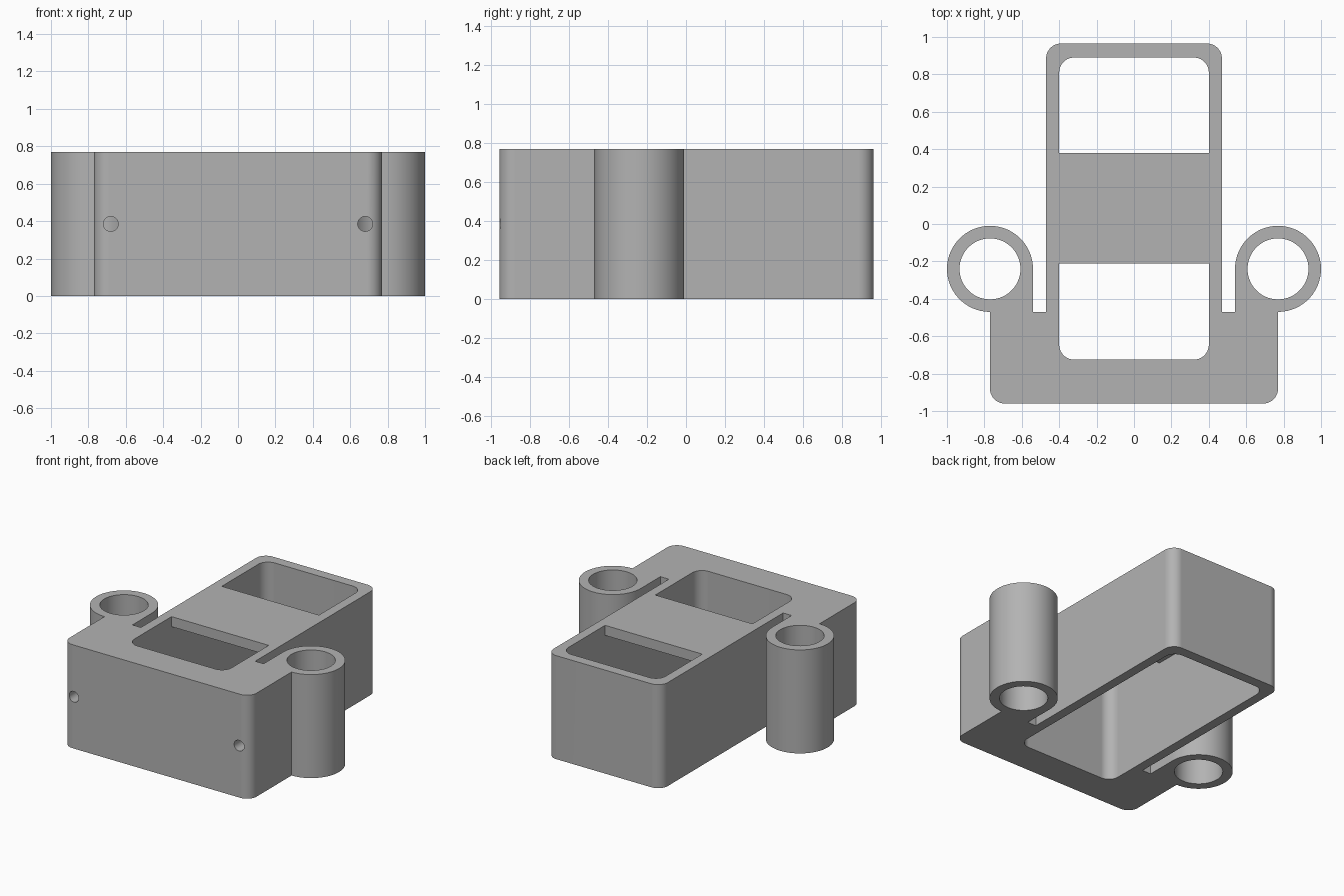
import bpy
import bmesh
from math import cos, sin, radians

if "Cube" in bpy.data.objects:
    bpy.data.objects.remove(bpy.data.objects["Cube"], do_unlink=True)

HEIGHT = 0.77
BRIDGE_BOTTOM = 0.695
TOWER = (0.77, -0.24)

grey = bpy.data.materials.new("plain grey")
grey.use_nodes = True
grey.diffuse_color = (0.45, 0.45, 0.45, 1)
grey.node_tree.nodes["Principled BSDF"].inputs["Base Color"].default_value = grey.diffuse_color


def arc(cx, cy, r, start, end, step=6):
    n = round((end - start) / step)
    angles = [radians(start + (end - start) * i / n) for i in range(n + 1)]
    return [(cx + r * cos(a), cy + r * sin(a)) for a in angles]


def mirrored(half):
    """Close a right-hand half outline with its mirror image."""
    return half + [(-x, y) for x, y in reversed(half)]


def prism(name, outline, z0, z1):
    """Extrude a flat outline between two heights."""
    bm = bmesh.new()
    face = bm.faces.new([bm.verts.new((x, y, z0)) for x, y in outline])
    top = bmesh.ops.extrude_face_region(bm, geom=[face])["geom"]
    verts = [v for v in top if isinstance(v, bmesh.types.BMVert)]
    bmesh.ops.translate(bm, verts=verts, vec=(0, 0, z1 - z0))
    bmesh.ops.recalc_face_normals(bm, faces=bm.faces)
    mesh = bpy.data.meshes.new(name)
    bm.to_mesh(mesh)
    bm.free()
    mesh.materials.append(grey)
    obj = bpy.data.objects.new(name, mesh)
    bpy.context.collection.objects.link(obj)
    return obj


def cut(target, cutter):
    """Subtract the cutter, then discard it."""
    mod = target.modifiers.new("cut", 'BOOLEAN')
    mod.operation = 'DIFFERENCE'
    mod.solver = 'EXACT'
    mod.object = cutter
    bpy.context.view_layer.objects.active = target
    bpy.ops.object.modifier_apply(modifier=mod.name)
    bpy.data.objects.remove(cutter, do_unlink=True)


# Body: wide front block, two side towers, slots, and long rear arm
tx, ty = TOWER
half = arc(0.69, -0.88, 0.08, -90, 0)
half += arc(tx, ty, 0.23, -90, 180)
half += [(0.54, -0.47), (0.47, -0.47)]
half += arc(0.39, 0.885, 0.08, 0, 90)
body = prism("holder_body", mirrored(half), 0, HEIGHT)

# Rounded cavity, open below and interrupted on top by the bridge
cavity_half = arc(0.32, -0.645, 0.08, -90, 0) + arc(0.32, 0.81, 0.08, 0, 90)
cavity = prism("cavity_cutter", mirrored(cavity_half), -0.1, 0.9)
bridge = prism("bridge_keep", mirrored([(0.6, -0.21), (0.6, 0.38)]), BRIDGE_BOTTOM, 1)
cut(cavity, bridge)
cut(body, cavity)

# Tower bores and the small front holes that run into them
for side in (-1, 1):
    bore = prism("bore_cutter", arc(side * tx, ty, 0.163, 0, 360)[:-1], -0.1, 0.9)
    cut(body, bore)
    pin = prism("pin_cutter", arc(0, 0, 0.04, 0, 360, 15)[:-1], 0, 0.9)
    pin.rotation_euler.x = radians(90)
    pin.location = (side * 0.68, ty, HEIGHT / 2)
    bpy.context.view_layer.update()
    cut(body, pin)

# Smooth the round walls and keep the flats flat
bpy.ops.object.select_all(action='DESELECT')
body.select_set(True)
bpy.context.view_layer.objects.active = body
bpy.ops.object.shade_smooth_by_angle(angle=radians(30))
weighted = body.modifiers.new("flat faces", 'WEIGHTED_NORMAL')
weighted.keep_sharp = True
